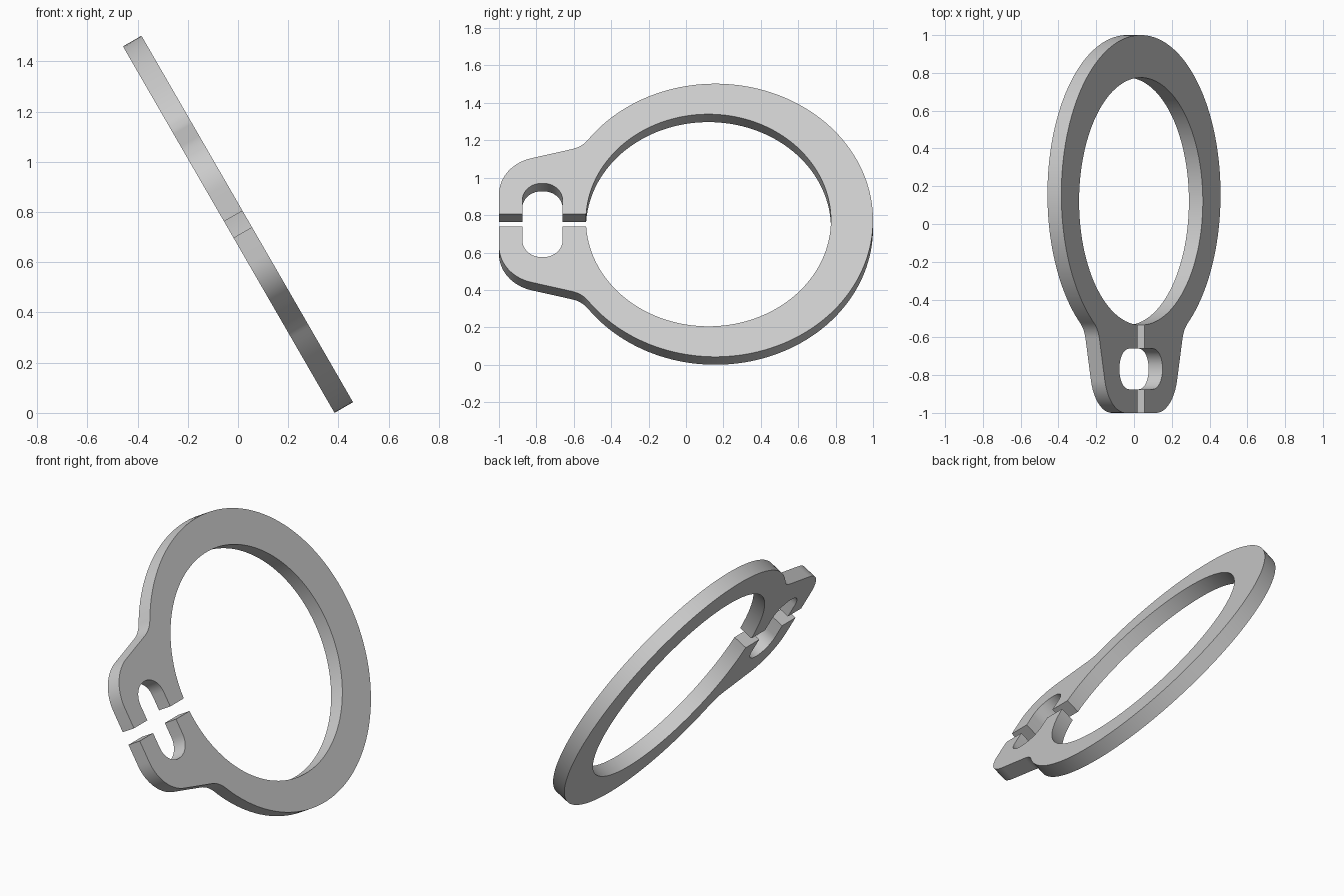
import bpy, bmesh
from math import sin, cos, pi, radians, atan2, sqrt, asin
from mathutils import Matrix, Vector

cube = bpy.data.objects.get("Cube")
if cube:
    bpy.data.objects.remove(cube)

# Main dimensions, in the flat plane of the ring
THICK = 0.085
OUTER_R, OUTER_C = 0.843, Vector((0.157, 0))
INNER_R, INNER_C = 0.655, Vector((0.12, 0))
GAP = 0.0375                       # half of the slit
LUG_R, LUG_C = 0.23, Vector((-0.77, 0.16))
SLOPE = radians(14.5)              # lug flank
FILLET = 0.15
HOLE_C, HOLE_W, HOLE_TOP, HOLE_R = -0.7675, 0.1075, 0.228, 0.103


def arc(centre, r, a0, a1, n):
    steps = [a0 + (a1 - a0) * i / n for i in range(n + 1)]
    return [Vector((centre[0] + r * cos(a), centre[1] + r * sin(a))) for a in steps]


# Fillet circle touching the lug flank and the outer ring
along = Vector((cos(SLOPE), sin(SLOPE)))
normal = Vector((-sin(SLOPE), cos(SLOPE)))
base = LUG_C + normal * (LUG_R + FILLET) - OUTER_C
b = base.dot(along)
s = -b - sqrt(b * b - base.length_squared + (OUTER_R + FILLET) ** 2)
if s < -0.5 or s > 0.5:
    s = -b + sqrt(b * b - base.length_squared + (OUTER_R + FILLET) ** 2)
if s < 0:
    s = abs(s)
fillet_c = OUTER_C + base + along * s
to_fillet = fillet_c - OUTER_C
ring_end = atan2(to_fillet.y, to_fillet.x)

# Upper half of the outline: ring, fillet, lug, plier hole, bore
half = arc(OUTER_C, OUTER_R, 0, ring_end, 60)
half += arc(fillet_c, FILLET, ring_end - pi, SLOPE - pi / 2, 8)[1:]
half += arc(LUG_C, LUG_R, SLOPE + pi / 2, pi, 16)
half.append(Vector((-1, GAP)))
half.append(Vector((HOLE_C - HOLE_W, GAP)))
top = HOLE_TOP - HOLE_R
shift = HOLE_W - HOLE_R
half += arc((HOLE_C - shift, top), HOLE_R, pi, pi / 2, 10)
half += arc((HOLE_C + shift, top), HOLE_R, pi / 2, 0, 10)
half.append(Vector((HOLE_C + HOLE_W, GAP)))
half += arc(INNER_C, INNER_R, pi - asin(GAP / INNER_R), 0, 64)

# Mirror to the lower half and close the loop
outline = half + [Vector((p.x, -p.y)) for p in reversed(half[1:-1])]

# Extrude the profile and lean it over
bm = bmesh.new()
face = bm.faces.new([bm.verts.new((p.x, p.y, -THICK / 2)) for p in outline])
new = bmesh.ops.extrude_face_region(bm, geom=[face])["geom"]
bmesh.ops.translate(bm, vec=(0, 0, THICK),
                    verts=[v for v in new if isinstance(v, bmesh.types.BMVert)])
bmesh.ops.recalc_face_normals(bm, faces=bm.faces)
tilt = radians(60)
lean = Matrix(((0, -cos(tilt), sin(tilt)), (1, 0, 0), (0, sin(tilt), cos(tilt))))
height = OUTER_R * sin(tilt) + THICK / 2 * cos(tilt)
bm.transform(Matrix.Translation((0, 0, height)) @ lean.to_4x4())
mesh = bpy.data.meshes.new("retaining_ring")
bm.to_mesh(mesh)
bm.free()

ring = bpy.data.objects.new("retaining_ring", mesh)
bpy.context.collection.objects.link(ring)

# Plain grey metal
grey = bpy.data.materials.new("grey_metal")
grey.use_nodes = True
colour = (0.6, 0.6, 0.6, 1)
grey.diffuse_color = colour
grey.node_tree.nodes["Principled BSDF"].inputs["Base Color"].default_value = colour
mesh.materials.append(grey)

bpy.context.view_layer.objects.active = ring
ring.select_set(True)
bpy.ops.object.shade_smooth_by_angle(angle=radians(30))
